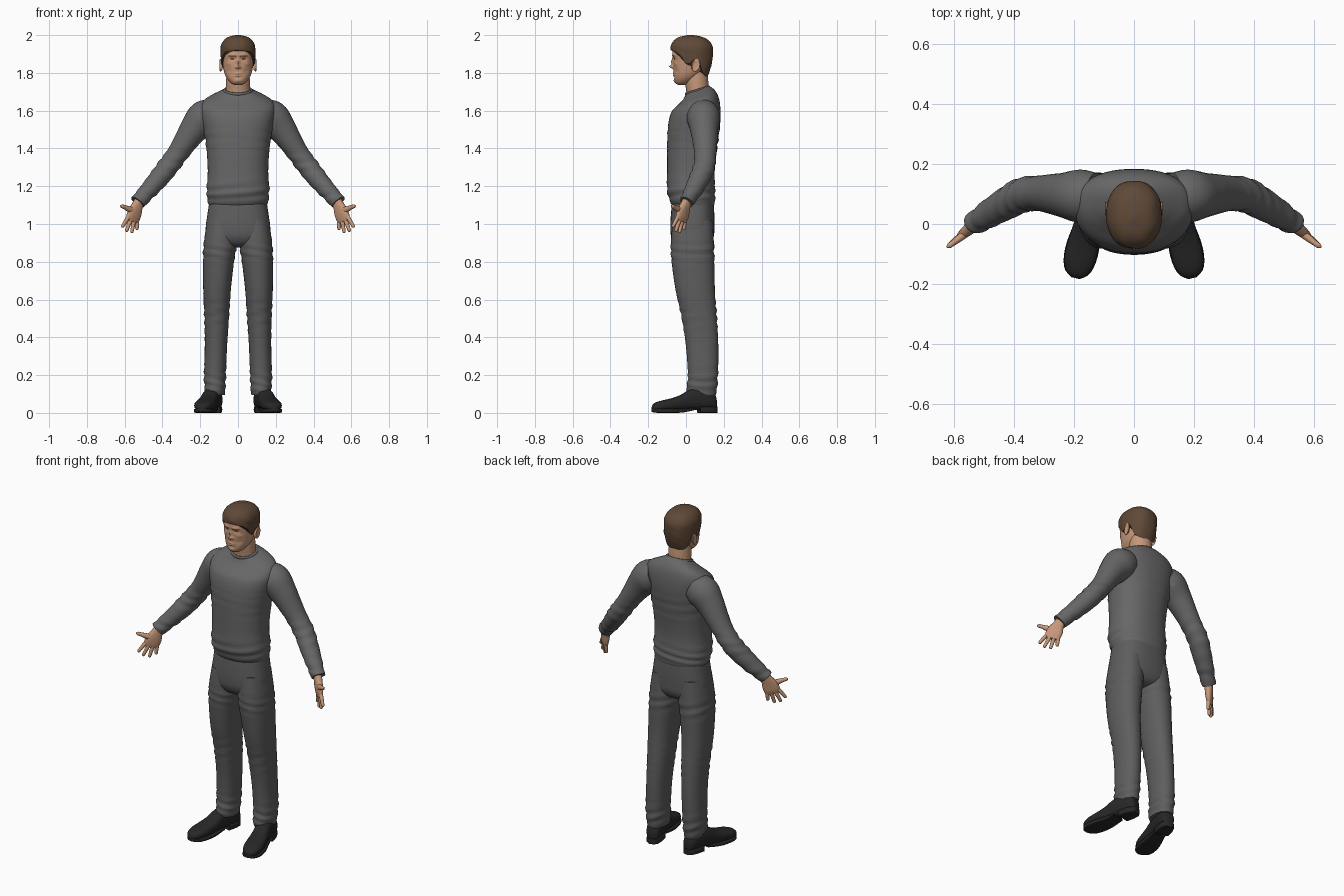
import bpy, bmesh, math
from mathutils import Vector, Matrix

if "Cube" in bpy.data.objects:
    bpy.data.objects.remove(bpy.data.objects["Cube"])


def material(name, r, g, b):
    m = bpy.data.materials.new(name)
    m.diffuse_color = (r, g, b, 1)
    m.use_nodes = True
    m.node_tree.nodes["Principled BSDF"].inputs["Base Color"].default_value = m.diffuse_color
    return m


SWEATER = material("sweater_grey", .135, .135, .138)
TROUSERS = material("trouser_grey", .115, .111, .112)
SKIN = material("skin", .56, .31, .19)
HAIR = material("hair_brown", .115, .066, .038)
SHOE = material("shoe_black", .02, .02, .021)


def smooth_rows(rows, k):
    """Catmull-Rom interpolation of tuples."""
    out = []
    for i in range(len(rows) - 1):
        quad = [rows[max(0, i - 1)], rows[i], rows[i + 1], rows[min(len(rows) - 1, i + 2)]]
        for j in range(k):
            t = j / k
            out.append([.5 * (2 * b + (c - a) * t + (2 * a - 5 * b + 4 * c - d) * t * t
                              + (3 * b - a - 3 * c + d) * t ** 3) for a, b, c, d in zip(*quad)])
    return out + [list(rows[-1])]


def ring(c, ax, ay, n, p=2.0):
    """Superellipse ring around c with half axes ax and ay."""
    pts = []
    for i in range(n):
        a = 2 * math.pi * i / n
        u, v = math.cos(a), math.sin(a)
        pts.append(c + ax * math.copysign(abs(u) ** (2 / p), u) + ay * math.copysign(abs(v) ** (2 / p), v))
    return pts


def loft(name, rings, mats, rule=None, angle=50):
    bm = bmesh.new()
    vs = [[bm.verts.new(p) for p in r] for r in rings]
    n = len(vs[0])
    for a, b in zip(vs, vs[1:]):
        for i in range(n):
            bm.faces.new((a[i], a[(i + 1) % n], b[(i + 1) % n], b[i]))
    bm.faces.new(vs[0])
    bm.faces.new(vs[-1])
    bmesh.ops.recalc_face_normals(bm, faces=bm.faces)
    if rule:
        for f in bm.faces:
            f.material_index = rule(f.calc_center_median())
    me = bpy.data.meshes.new(name)
    bm.to_mesh(me)
    bm.free()
    for m in mats:
        me.materials.append(m)
    ob = bpy.data.objects.new(name, me)
    bpy.context.collection.objects.link(ob)
    finish(ob, angle)
    return ob


def finish(ob, angle=50):
    bpy.ops.object.select_all(action='DESELECT')
    ob.select_set(True)
    bpy.context.view_layer.objects.active = ob
    bpy.ops.object.shade_smooth_by_angle(angle=math.radians(angle))


def stack(rows, k=4, n=40, p=2.2):
    """Horizontal rings from rows of z, x centre, half width, front y, back y."""
    return [ring(Vector((x, (f + b) / 2, z)), Vector((w, 0, 0)), Vector((0, (b - f) / 2, 0)), n, p)
            for z, x, w, f, b in smooth_rows(rows, k)]


def tube(rows, lateral, k=4, n=20, p=2.0, side=1):
    """Rings across a path with rows of x, y, z, lateral radius, other radius."""
    rows = smooth_rows(rows, k)
    pts = [Vector(r[:3]) for r in rows]
    out = []
    for i, r in enumerate(rows):
        t = (pts[min(i + 1, len(pts) - 1)] - pts[max(i - 1, 0)]).normalized()
        a = (lateral - t * lateral.dot(t)).normalized()
        out.append([Vector((q.x * side, q.y, q.z)) for q in ring(pts[i], a * r[3], t.cross(a) * r[4], n, p)])
    return out


def creases(rings, amount, places):
    """Soft slanting cloth folds around the given heights."""
    for r in rings:
        c = sum(r, Vector()) / len(r)
        for i, q in enumerate(r):
            a = 2 * math.pi * i / len(r)
            g = sum(math.exp(-((q.z - z) / s) ** 2) for z, s in places)
            r[i] = q + (q - c).normalized() * amount * g * math.sin(q.z * 130 + 2.3 * math.sin(a + q.z * 9))
    return rings


# Sweater body with a tilted neckline
torso = stack([(1.095, 0, .15, -.07, .145), (1.11, 0, .158, -.08, .152), (1.14, 0, .163, -.092, .154),
               (1.19, 0, .166, -.101, .154), (1.28, 0, .16, -.10, .152), (1.40, 0, .167, -.10, .165),
               (1.50, 0, .182, -.097, .178), (1.57, 0, .195, -.086, .183), (1.62, 0, .197, -.062, .181),
               (1.655, 0, .178, -.034, .172), (1.68, 0, .135, -.014, .157), (1.70, 0, .092, -.004, .138),
               (1.712, 0, .072, .002, .125)], 5, 56, 2.3)
for r in torso:
    for q in r:
        q.z += .3 * (q.y - .065) * min(1, max(0, (q.z - 1.6) / .1))
loft("sweater_body", creases(torso, .004, [(1.17, .05), (1.45, .05)]), [SWEATER])
bpy.ops.mesh.primitive_torus_add(major_segments=40, minor_segments=10, major_radius=.07, minor_radius=.008,
                                 location=(0, .062, 1.705), rotation=(.3, 0, 0))
collar = bpy.context.object
collar.name = "collar"
collar.scale = (1.02, .9, 1.3)
collar.data.materials.append(SWEATER)
finish(collar)

# Trouser seat
loft("trouser_seat", stack([(1.13, 0, .15, -.072, .146), (1.05, 0, .162, -.08, .15), (.98, 0, .171, -.083, .15),
                            (.93, 0, .165, -.077, .146), (.89, 0, .12, -.05, .12), (.875, 0, .06, 0, .07)],
                           4, 48, 2.5), [TROUSERS])

# Limbs, both sides
for s, tag in ((-1, "right"), (1, "left")):
    leg = stack([(1.02, s * .088, .075, -.07, .14), (.9, s * .094, .087, -.08, .148),
                 (.8, s * .103, .082, -.076, .15), (.65, s * .111, .073, -.055, .153),
                 (.5, s * .113, .065, -.022, .164), (.35, s * .117, .059, 0, .171),
                 (.2, s * .122, .058, .01, .169), (.13, s * .122, .055, .003, .164),
                 (.095, s * .121, .051, .01, .158)], 7, 36, 2.2)
    loft("trouser_leg_" + tag, creases(leg, .004, [(.18, .06), (.52, .08), (.85, .05)]), [TROUSERS])

    arm = tube([(.13, .09, 1.585, .08, .08), (.18, .093, 1.56, .093, .088), (.23, .096, 1.505, .078, .075),
                (.275, .1, 1.44, .064, .066), (.32, .102, 1.372, .056, .058), (.372, .096, 1.302, .055, .057),
                (.425, .068, 1.235, .052, .054), (.48, .035, 1.172, .045, .046), (.515, .013, 1.133, .043, .04),
                (.53, .003, 1.114, .04, .036)], Vector((.8, 0, .55)), 5, 32, 2, s)
    loft("sleeve_" + tag, creases(arm, .0035, [(1.31, .06), (1.15, .03)]), [SWEATER])

    # Hand with palm, thumb and four fingers
    lat = Vector((.77, -.64, 0))
    loft("palm_" + tag, tube([(.518, .01, 1.13, .028, .023), (.533, -.003, 1.097, .032, .022),
                              (.545, -.014, 1.065, .043, .02), (.555, -.022, 1.035, .044, .017),
                              (.56, -.027, 1.012, .038, .011)], lat, 4, 24, 2.4, s), [SKIN])
    loft("thumb_" + tag, tube([(.545, -.02, 1.068, .016, .014), (.575, -.043, 1.078, .016, .013),
                               (.6, -.062, 1.089, .011, .01), (.614, -.072, 1.094, .01, .009),
                               (.622, -.078, 1.096, .003, .003)], Vector((0, 0, 1)), 3, 14, 2, s), [SKIN])
    tips = [(.535, -.012, .968), (.563, -.036, .952), (.592, -.056, .959), (.614, -.071, .983)]
    for i, tip in enumerate(tips):
        o = -.031 + .0207 * i
        a, b = Vector((.557 + .75 * o, -.024 - .62 * o, 1.03 + .25 * o)), Vector(tip)
        rows = [(*a.lerp(b, t), r, r) for t, r in ((0, .0105), (.35, .0112), (.65, .0098), (.92, .0085), (1, .003))]
        loft("finger_%d_%s" % (i + 1, tag), tube(rows, lat, 3, 12, 2, s), [SKIN])

    # Shoe upper, sole and heel along the turned out foot
    heel, toe = Vector((s * .115, .16, 0)), Vector((s * .195, -.18, 0))
    along = (toe - heel).normalized()
    across = Vector((-along.y, along.x, 0))
    length = (toe - heel).length

    def station(t, w, lo, hi, p):
        return ring(heel + along * length * t + Vector((0, 0, (lo + hi) / 2)), across * w,
                    Vector((0, 0, (hi - lo) / 2)), 28, p)
    upper = [(0, .022, .02, .07), (.03, .034, .018, .1), (.12, .043, .016, .125), (.28, .045, .016, .132),
             (.42, .045, .016, .122), (.55, .049, .014, .095), (.7, .053, .012, .077), (.84, .051, .012, .066),
             (.94, .038, .013, .055), (.985, .022, .015, .043), (1, .008, .02, .03)]
    loft("shoe_upper_" + tag, [station(*r, 2.6) for r in smooth_rows(upper, 3)], [SHOE])
    sole = [(.36, .04, .014, .026), (.5, .046, .004, .024), (.62, .053, 0, .022), (.75, .056, 0, .022),
            (.87, .051, 0, .022), (.95, .038, .002, .022), (1, .014, .006, .022)]
    loft("shoe_sole_" + tag, [station(*r, 6) for r in smooth_rows(sole, 2)], [SHOE])
    heel_rows = [(-.01, .02, 0, .034), (.03, .035, 0, .034), (.13, .043, 0, .034), (.27, .043, 0, .034)]
    loft("shoe_heel_" + tag, [station(*r, 7) for r in heel_rows], [SHOE])

    # Ear
    ear = [ring(Vector((s * (.083 + .014 * t), .045 + .008 * t, 1.84)), Vector((0, .021 * k, -.006 * k)),
                Vector((0, .008 * k, .033 * k)), 18)
           for t, k in ((0, .75), (.5, .95), (.85, 1), (1, .9), (.8, .6), (.75, .2))]
    loft("ear_" + tag, ear, [SKIN])

# Neck
loft("neck", stack([(1.64, 0, .072, .005, .122), (1.7, 0, .065, .002, .12), (1.755, 0, .063, -.006, .118),
                    (1.81, 0, .06, -.005, .112)], 4, 32, 2), [SKIN])

# Head with face relief: x, z, spread x, spread z, depth
head = stack([(1.737, 0, .018, -.042, .0), (1.745, 0, .036, -.055, .02), (1.765, 0, .055, -.062, .05),
              (1.79, 0, .069, -.064, .08), (1.82, 0, .077, -.066, .105), (1.86, 0, .083, -.068, .125),
              (1.90, 0, .085, -.072, .13), (1.94, 0, .081, -.066, .125), (1.97, 0, .058, -.04, .095),
              (1.985, 0, .025, -.01, .06)], 9, 88, 2.3)
RELIEF = [(0, 1.833, .0085, .009, .021), (.011, 1.829, .005, .006, .008), (0, 1.857, .007, .018, .011),
          (.03, 1.893, .02, .007, .005), (.031, 1.874, .013, .008, -.009), (.031, 1.873, .007, .004, .004),
          (0, 1.797, .016, .004, .006), (0, 1.786, .014, .004, .005), (0, 1.775, .018, .004, -.003),
          (0, 1.757, .016, .009, .005), (.05, 1.848, .014, .01, .004), (.045, 1.81, .014, .014, -.004)]
for r in head:
    for q in r:
        if q.y < 0:
            x, z = q.x, q.z
            q.y -= sum(d * math.exp(-((abs(x) - cx) / sx) ** 2 - ((z - cz) / sz) ** 2)
                       for cx, cz, sx, sz, d in RELIEF)


def face_paint(c):
    ax = abs(c.x)
    brow = .012 < ax < .05 and abs(c.z - 1.889 + 2.5 * (ax - .033) ** 2) < .0035
    eye = ((ax - .031) / .01) ** 2 + ((c.z - 1.873) / .0035) ** 2 < 1
    return int(c.y < 0 and (brow or eye))


loft("head", head, [SKIN, HAIR], face_paint, 80)

# Hair cap hanging down to a shaped hairline
PROFILE = smooth_rows([(1.77, .07, .0, .108), (1.80, .08, -.03, .122), (1.85, .089, -.068, .137),
                       (1.90, .092, -.079, .143), (1.94, .091, -.081, .141), (1.97, .077, -.066, .122),
                       (1.99, .052, -.036, .088), (2.0, .012, .01, .04)], 8)


def hairline(a):
    """Height of the hair edge, a = 0 at the forehead and pi at the nape."""
    keys = [(0, 1.922), (.75, 1.912), (1.05, 1.89), (1.25, 1.848), (1.5, 1.85), (1.62, 1.874),
            (1.85, 1.865), (2.1, 1.80), (2.5, 1.782), (3.2, 1.778)]
    for (a0, z0), (a1, z1) in zip(keys, keys[1:]):
        if a <= a1:
            return z0 + (z1 - z0) * (a - a0) / (a1 - a0)
    return keys[-1][1]


def hair_point(a, z):
    for p, q in zip(PROFILE, PROFILE[1:]):
        if z <= q[0]:
            break
    t = min(1, max(0, (z - p[0]) / (q[0] - p[0])))
    w, f, b = [p[i] + (q[i] - p[i]) * t for i in (1, 2, 3)]
    u, v = math.sin(a), -math.cos(a)
    lump = 1 + .012 * math.sin(7 * a + z * 60) * math.sin(z * 90)
    return Vector((w * lump * math.copysign(abs(u) ** .9, u),
                   (f + b) / 2 + (b - f) / 2 * lump * math.copysign(abs(v) ** .9, v), z))


hair = []
for j in range(25):
    t = math.sin(j / 24 * math.pi / 2)
    row = []
    for i in range(64):
        a = 2 * math.pi * i / 64
        lo = hairline(min(a, 2 * math.pi - a))
        row.append(hair_point(a, lo + (2.0 - lo) * t))
    hair.append(row)
loft("hair", hair, [HAIR])
